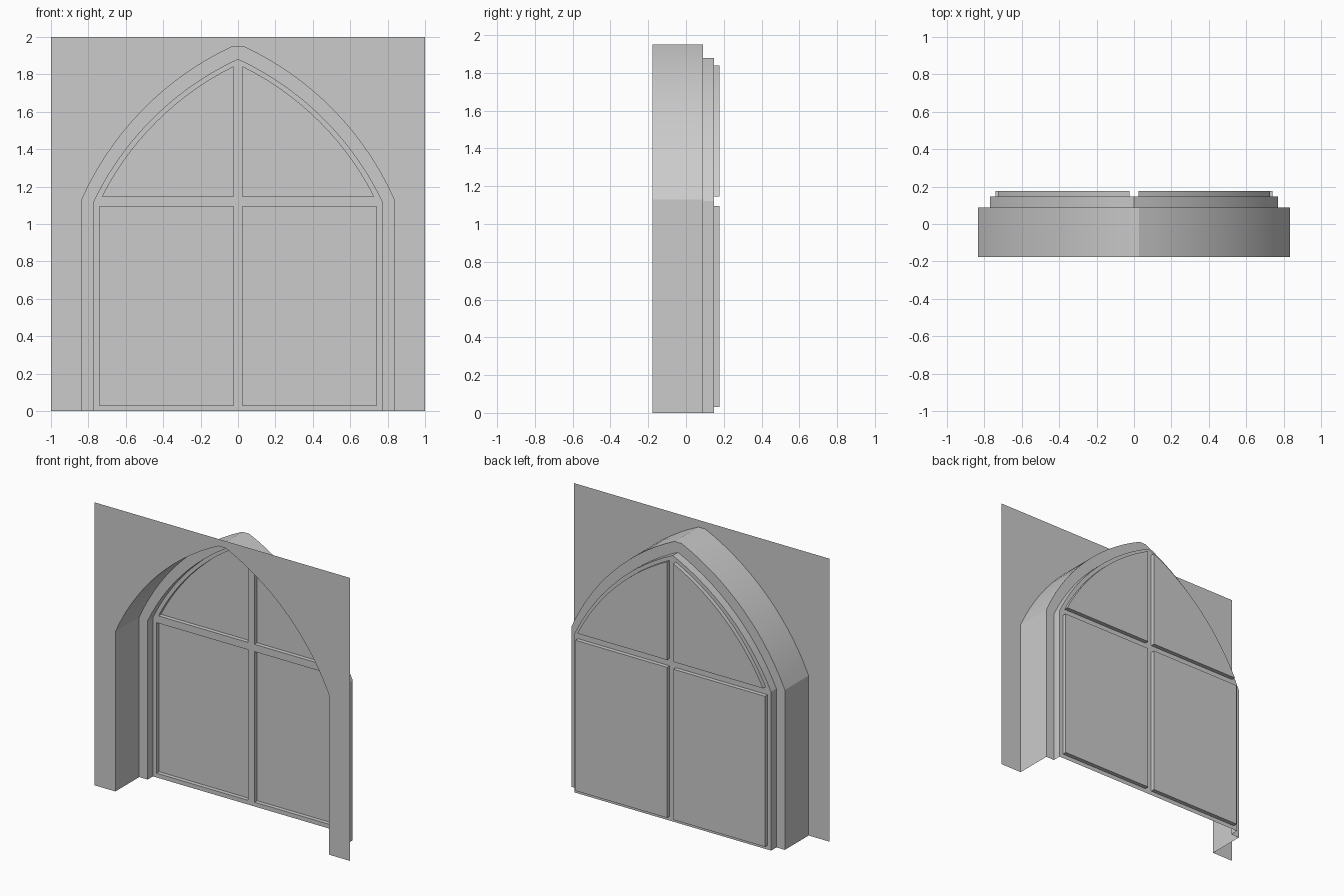
import bpy, bmesh, math
from mathutils import Vector

if "Cube" in bpy.data.objects:
    bpy.data.objects.remove(bpy.data.objects["Cube"])

Y_WALL, Y_STEP, Y_FRAME, Y_GLASS = -0.177, 0.089, 0.148, 0.177


def arc(p, q, sag, n=14):
    """Points from p to q on a circular arc bulging right of the travel direction."""
    p, q = Vector(p), Vector(q)
    d = q - p
    c = d.length
    r = c * c / (8 * sag) + sag / 2
    out = Vector((d.y, -d.x)) / c
    centre = (p + q) / 2 - out * (r - sag)
    half = math.asin(c / (2 * r))
    base = math.atan2(out.y, out.x)
    return [(centre.x + r * math.cos(base + half * (2 * i / n - 1)),
             centre.y + r * math.sin(base + half * (2 * i / n - 1))) for i in range(n + 1)]


def mirror(pts):
    return [(-x, z) for x, z in reversed(pts)]


def arch(w, spring, top, flat, sag):
    """Open outline: right foot, over the point, left foot."""
    right = [(w, 0)] + arc((w, spring), (flat, top), sag)
    left = mirror(right)
    return right + (left if flat > 0.001 else left[1:])


def band(bm, path, y0, y1, closed=False):
    a = [bm.verts.new((x, y0, z)) for x, z in path]
    b = [bm.verts.new((x, y1, z)) for x, z in path]
    n = len(path)
    for i in range(n if closed else n - 1):
        j = (i + 1) % n
        bm.faces.new((a[i], a[j], b[j], b[i]))


def sheet(bm, loops, y):
    """Flat front-facing sheet; loops after the first are holes."""
    edges = []
    for pts in loops:
        vs = [bm.verts.new((x, y, z)) for x, z in pts]
        edges += [bm.edges.new((vs[i], vs[(i + 1) % len(vs)])) for i in range(len(vs))]
    res = bmesh.ops.triangle_fill(bm, use_beauty=True, edges=edges, normal=(0, -1, 0))
    for f in res["geom"]:
        if isinstance(f, bmesh.types.BMFace):
            f.normal_update()
            if f.normal.y > 0:
                f.normal_flip()


def finish(bm, name):
    bmesh.ops.remove_doubles(bm, verts=bm.verts[:], dist=0.0005)
    bmesh.ops.dissolve_limit(bm, angle_limit=0.001, verts=[], edges=[
        e for e in bm.edges if len(e.link_faces) == 2 and e.calc_face_angle(1) < 0.0005])
    me = bpy.data.meshes.new(name)
    bm.to_mesh(me)
    bm.free()
    ob = bpy.data.objects.new(name, me)
    bpy.context.collection.objects.link(ob)
    me.shade_smooth()
    me.set_sharp_from_angle(angle=math.radians(20))
    return ob


outer = arch(0.835, 1.13, 1.95, 0.027, 0.105)
inner = arch(0.769, 1.122, 1.88, 0.0, 0.094)

# Pane outlines, counterclockwise from the front
low = [(0.025, 0.03), (0.741, 0.03), (0.741, 1.094), (0.025, 1.094)]
high = [(0.025, 1.146)] + arc((0.726, 1.146), (0.025, 1.84), 0.08)
panes = [low, high, mirror(low), mirror(high)]

# Wall sheet with the arched opening
bm = bmesh.new()
sheet(bm, [outer + [(-1, 0), (-1, 2), (1, 2), (1, 0)]], Y_WALL)
finish(bm, "wall")

# Stepped reveal
bm = bmesh.new()
band(bm, outer, Y_WALL, Y_STEP)
sheet(bm, [outer + inner[::-1]], Y_STEP)
band(bm, inner, Y_STEP, Y_FRAME)
finish(bm, "stepped_reveal")

# Window frame with cross bars
bm = bmesh.new()
sheet(bm, [inner] + panes, Y_FRAME)
for p in panes:
    band(bm, p, Y_FRAME, Y_GLASS, True)
finish(bm, "window_frame")

# Recessed panes
bm = bmesh.new()
for p in panes:
    sheet(bm, [p], Y_GLASS)
finish(bm, "window_panes")
